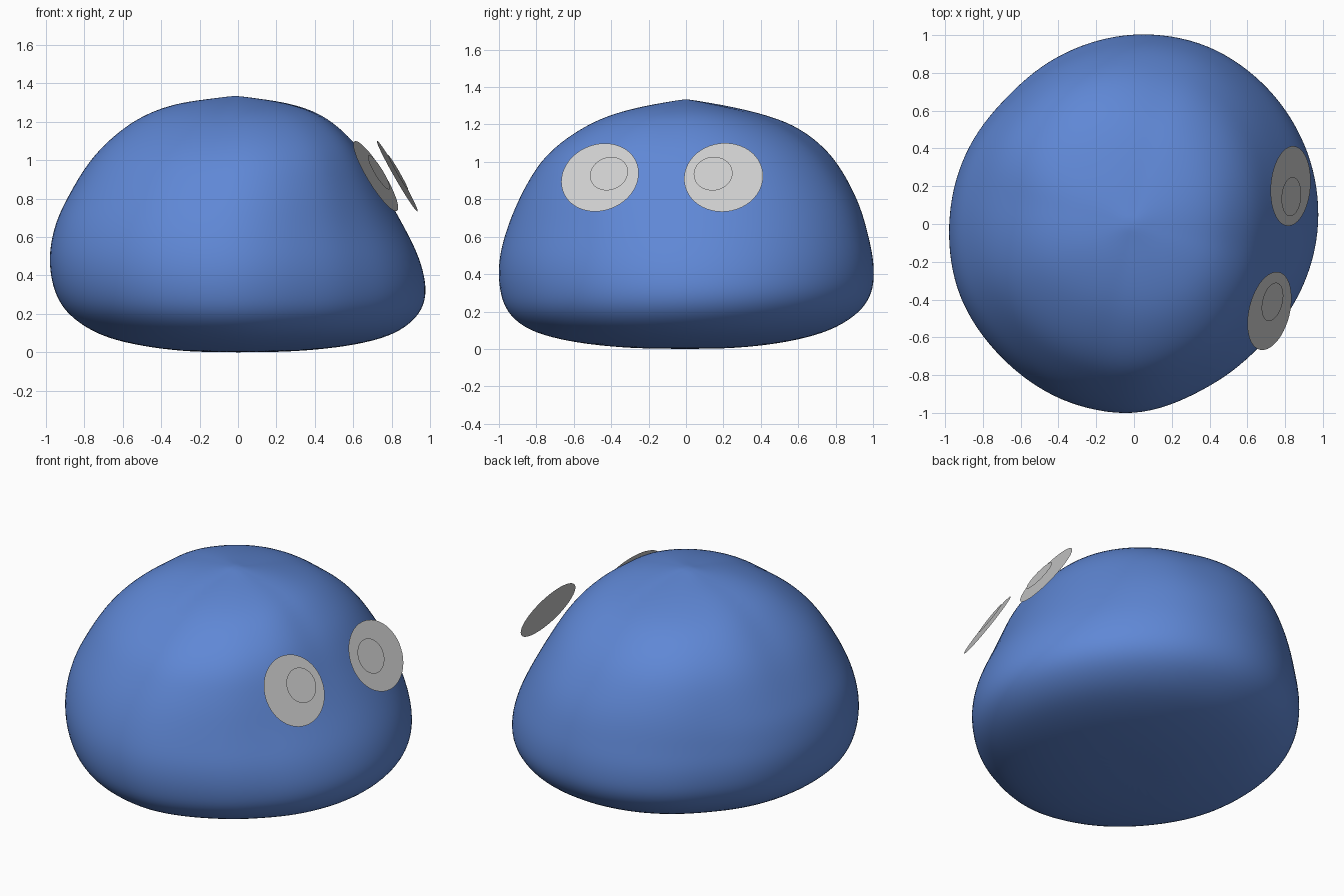
import bpy, bmesh
from math import sin, cos, pi, radians
from mathutils import Vector

if "Cube" in bpy.data.objects:
    bpy.data.objects.remove(bpy.data.objects["Cube"])

# Body profile rows: height, then reach toward +x, +y, -x, -y
ROWS = [
    (0.003, .27, .27, .27, .27), (.025, .50, .50, .47, .50), (.06, .68, .68, .65, .68),
    (.11, .82, .83, .78, .83), (.2, .935, .945, .895, .945), (.3, .974, .99, .945, .99),
    (.4, .962, 1.0, .97, 1.0), (.5, .932, .992, .977, .992), (.6, .885, .97, .963, .967),
    (.7, .83, .942, .935, .93), (.8, .775, .9, .885, .882), (.9, .72, .842, .83, .822),
    (1.0, .665, .772, .765, .752), (1.1, .595, .675, .675, .645), (1.2, .488, .53, .55, .49),
    (1.26, .385, .36, .43, .35), (1.3, .25, .19, .30, .20), (1.32, .11, .085, .14, .09),
]
# Plan outline radius every 22.5 degrees
PLAN = [.985, 1.005, 1.02, 1.03, 1.013, .985, .957, .975,
        .987, 1.008, 1.005, 1.015, 1.013, .957, .937, .96]
SEG = 32


def radius(row, i):
    a = 2 * pi * i / SEG
    c, s = cos(a), sin(a)

    def mix(r):
        return (r[1] if c > 0 else r[3]) * c * c + (r[2] if s > 0 else r[4]) * s * s
    k = i // 2
    plan = PLAN[k] if i % 2 == 0 else (PLAN[k] + PLAN[(k + 1) % 16]) / 2
    widest = mix((0, .972, 1.0, .977, 1.0))
    # fuller shoulders on one diagonal, fuller base toward the front right
    z = row[0]
    high = min(max((z - .6) / .65, 0), 1) ** 1.5
    low = max(0, 1 - z / .25)
    bulge = .20 * high * max(0, cos(2 * (a + radians(55))))
    base = .09 * low * cos(a + radians(55))
    return mix(row) * plan / widest * (1 + bulge + base)


# Lofted soft body
bm = bmesh.new()
rings = []
for row in ROWS:
    ring = []
    for i in range(SEG):
        a = 2 * pi * i / SEG
        r = radius(row, i)
        ring.append(bm.verts.new((r * cos(a), r * sin(a), row[0])))
    rings.append(ring)
bottom = bm.verts.new((0, 0, 0))
top = bm.verts.new((-.015, 0, 1.337))
for i in range(SEG):
    j = (i + 1) % SEG
    for lo, hi in zip(rings, rings[1:]):
        bm.faces.new((lo[i], lo[j], hi[j], hi[i]))
    bm.faces.new((bottom, rings[0][j], rings[0][i]))
    bm.faces.new((top, rings[-1][i], rings[-1][j]))
mesh = bpy.data.meshes.new("body")
bm.to_mesh(mesh)
bm.free()
mesh.shade_smooth()
body = bpy.data.objects.new("body", mesh)
bpy.context.collection.objects.link(body)
smooth = body.modifiers.new("smooth", 'SUBSURF')
smooth.levels = smooth.render_levels = 2
blue = bpy.data.materials.new("blue")
blue.diffuse_color = (.115, .245, .67, 1)
blue.use_nodes = True
blue.node_tree.nodes["Principled BSDF"].inputs["Base Color"].default_value = blue.diffuse_color
mesh.materials.append(blue)


# Flat eye and pupil discs
def disc(name, center, normal, r):
    bpy.ops.mesh.primitive_circle_add(
        vertices=48, radius=r, fill_type='NGON', location=center,
        rotation=Vector(normal).to_track_quat('Z', 'Y').to_euler())
    bpy.context.object.name = name


for side, normal, eye, pupil in (
        ("back", (.865, -.07, .497), (.829, .201, .917), (.833, .145, .937)),
        ("front", (.835, -.21, .51), (.717, -.46, .917), (.733, -.412, .937))):
    disc(side + "_eye", eye, normal, .212)
    disc(side + "_pupil", pupil, normal, .104)
